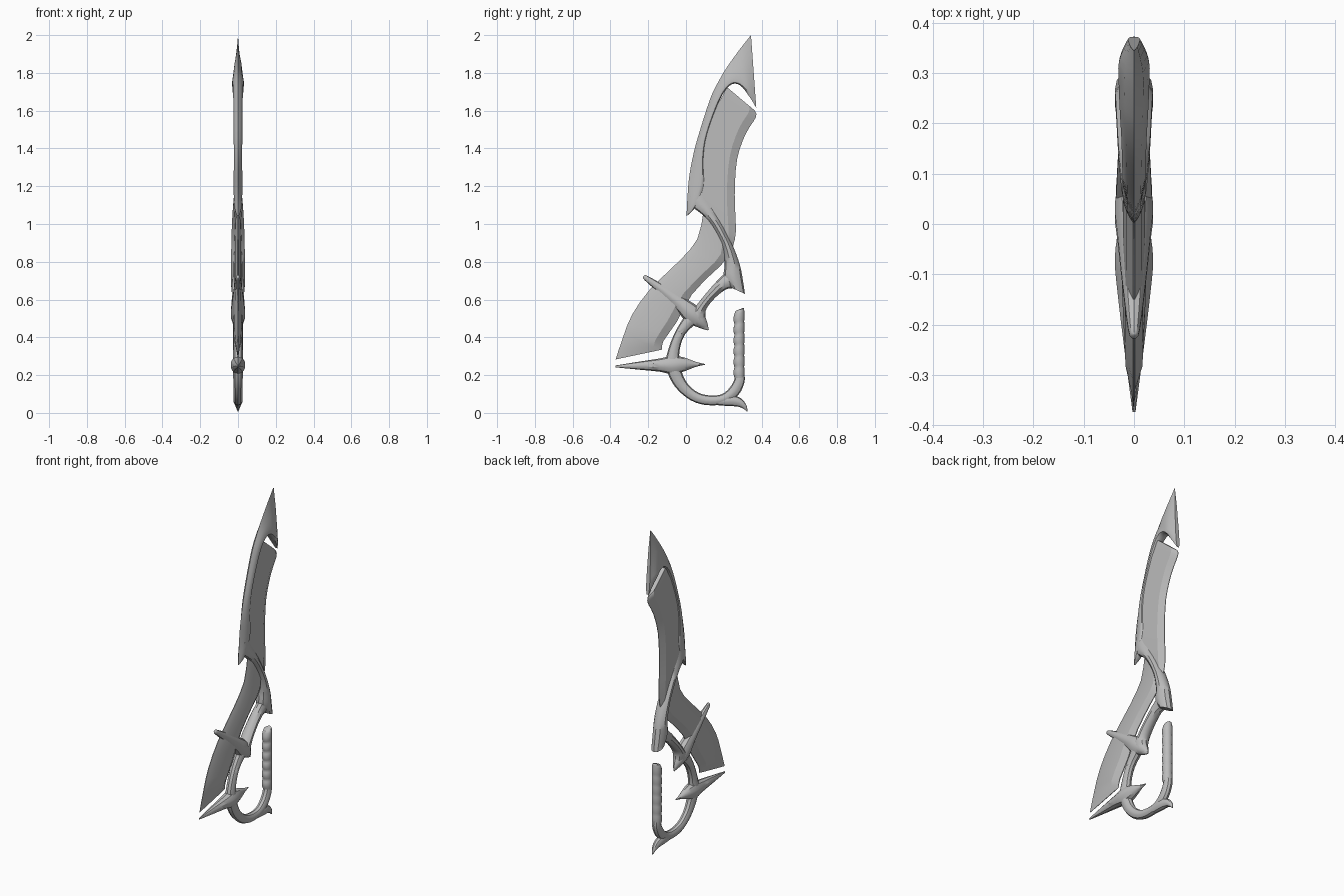
import bpy, bmesh, math
from mathutils import Vector

cube = bpy.data.objects.get("Cube")
if cube:
    bpy.data.objects.remove(cube, do_unlink=True)

steel = bpy.data.materials.new("grey steel")
steel.use_nodes = True
GREY = (0.5, 0.5, 0.5, 1)
steel.diffuse_color = GREY
steel.node_tree.nodes["Principled BSDF"].inputs["Base Color"].default_value = GREY


def smooth_stations(rows, steps):
    """Catmull-Rom interpolation through rows of numbers."""
    vs = [Vector(r) for r in rows]
    out = []
    for i in range(len(vs) - 1):
        a, b, c, d = vs[max(i - 1, 0)], vs[i], vs[i + 1], vs[min(i + 2, len(vs) - 1)]
        for k in range(steps):
            t = k / steps
            out.append(0.5 * (2 * b + (c - a) * t + (2 * a - 5 * b + 4 * c - d) * t * t
                              + (3 * b - a - 3 * c + d) * t ** 3))
    return out + [vs[-1]]


def loft(name, rows, profile, steps=3, angle=35):
    """Rows are (y1, z1, y2, z2, half thickness); the profile is (across, thick)."""
    bm = bmesh.new()
    rings = []
    for y1, z1, y2, z2, t in smooth_stations(rows, steps):
        rings.append([bm.verts.new((v * max(t, 0.001), y1 + (y2 - y1) * u, z1 + (z2 - z1) * u))
                      for u, v in profile])
    n = len(profile)
    for a, b in zip(rings, rings[1:]):
        for i in range(n):
            j = (i + 1) % n
            bm.faces.new((a[i], a[j], b[j], b[i]))
    bm.faces.new(rings[0])
    bm.faces.new(rings[-1])
    bmesh.ops.remove_doubles(bm, verts=bm.verts, dist=0.0003)
    bmesh.ops.recalc_face_normals(bm, faces=bm.faces)
    me = bpy.data.meshes.new(name)
    bm.to_mesh(me)
    bm.free()
    me.materials.append(steel)
    ob = bpy.data.objects.new(name, me)
    bpy.context.collection.objects.link(ob)
    bpy.ops.object.select_all(action='DESELECT')
    ob.select_set(True)
    bpy.context.view_layer.objects.active = ob
    bpy.ops.object.shade_smooth_by_angle(angle=math.radians(angle))
    return ob


def bar(name, pts, steps=3, sides=10):
    """Elliptical bar along a path of (y, z, half width, half thickness)."""
    rows = []
    for i, (y, z, w, t) in enumerate(pts):
        a, b = pts[max(i - 1, 0)], pts[min(i + 1, len(pts) - 1)]
        d = Vector((b[0] - a[0], b[1] - a[1])).normalized()
        rows.append((y - d.y * w, z + d.x * w, y + d.y * w, z - d.x * w, t))
    return loft(name, rows, oval(sides), steps)


def oval(n):
    return [(0.5 - 0.5 * math.cos(2 * math.pi * i / n), math.sin(2 * math.pi * i / n))
            for i in range(n)]


def two_sided(half):
    """Mirror a half profile that starts on the centre plane."""
    return half + [(u, -v) for u, v in reversed(half) if v > 0]


# Upper blade: flat panel with a bevelled cutting edge along the back
loft("upper_blade", [
    (0.21, 1.73, 0.365, 1.60, 0.016), (0.20, 1.69, 0.37, 1.565, 0.018),
    (0.15, 1.60, 0.315, 1.475, 0.018), (0.10, 1.44, 0.27, 1.34, 0.018),
    (0.07, 1.25, 0.258, 1.155, 0.018), (0.08, 1.13, 0.264, 0.96, 0.018),
    (0.17, 0.96, 0.245, 0.87, 0.016)],
    two_sided([(0, 0.9), (0.78, 1), (1, 0.08)]), 3, 20)

# Lower blade: sweeps forward and down, bevelled on back and foot
loft("lower_blade", [
    (0.09, 1.05, 0.225, 0.95, 0.018), (0.06, 0.92, 0.215, 0.82, 0.02),
    (-0.03, 0.81, 0.14, 0.74, 0.021), (-0.19, 0.655, 0.03, 0.625, 0.022),
    (-0.285, 0.52, -0.05, 0.48, 0.023), (-0.33, 0.41, -0.12, 0.38, 0.022),
    (-0.373, 0.283, -0.127, 0.335, 0.002)],
    two_sided([(0, 0.08), (0.22, 0.75), (0.8, 1), (1, 0.1)]), 2, 20)

# Spine frame around the upper blade, opening out into the tip
loft("spine_frame", [
    (0.003, 1.042, 0.010, 1.047, 0.006), (0.006, 1.11, 0.05, 1.09, 0.02),
    (0.015, 1.235, 0.095, 1.20, 0.023), (0.033, 1.34, 0.093, 1.34, 0.022),
    (0.06, 1.45, 0.113, 1.48, 0.023), (0.127, 1.66, 0.18, 1.66, 0.025),
    (0.175, 1.76, 0.235, 1.735, 0.028), (0.22, 1.835, 0.285, 1.735, 0.03),
    (0.285, 1.925, 0.335, 1.675, 0.03), (0.344, 2.0, 0.372, 1.615, 0.012)],
    two_sided([(0, 0), (0.3, 0.6), (0.75, 1), (0.9, 0.95), (1, 0.6)]), 4, 40)

# Strand that twists from the frame down to the guard end
loft("guard_strand", [
    (0.015, 1.14, 0.093, 1.22, 0.018), (0.035, 1.09, 0.11, 1.14, 0.025),
    (0.08, 1.055, 0.15, 1.07, 0.03), (0.13, 1.0, 0.20, 0.985, 0.034),
    (0.185, 0.90, 0.25, 0.88, 0.037), (0.205, 0.80, 0.285, 0.785, 0.039),
    (0.20, 0.72, 0.30, 0.71, 0.04), (0.235, 0.665, 0.312, 0.63, 0.036)], oval(10))

# Branch from the guard end to the upper cross, ending in a prong
loft("guard_branch", [
    (0.22, 0.75, 0.26, 0.66, 0.03), (0.18, 0.715, 0.215, 0.655, 0.032),
    (0.125, 0.655, 0.16, 0.615, 0.033), (0.06, 0.575, 0.11, 0.555, 0.036),
    (0.01, 0.50, 0.103, 0.51, 0.036), (0.055, 0.457, 0.113, 0.465, 0.018),
    (0.115, 0.437, 0.121, 0.442, 0.003)], oval(10))

# Upper and lower spikes
bar("upper_spike", [
    (-0.224, 0.724, 0.007, 0.004), (-0.21, 0.713, 0.014, 0.012),
    (-0.12, 0.648, 0.026, 0.024), (-0.03, 0.578, 0.038, 0.034),
    (0.03, 0.525, 0.05, 0.04), (0.08, 0.48, 0.034, 0.028), (0.115, 0.445, 0.006, 0.004)])
bar("lower_spike", [
    (-0.374, 0.246, 0.005, 0.003), (-0.25, 0.25, 0.021, 0.02),
    (-0.14, 0.253, 0.035, 0.034), (-0.07, 0.253, 0.049, 0.04),
    (-0.01, 0.257, 0.037, 0.032), (0.05, 0.257, 0.014, 0.014), (0.1, 0.257, 0.002, 0.002)])

# Knuckle bow curving from the upper cross round to the grip
bar("knuckle_bow", [
    (0.02, 0.49, 0.035, 0.03), (-0.03, 0.425, 0.026, 0.026), (-0.062, 0.34, 0.029, 0.026),
    (-0.07, 0.26, 0.038, 0.03), (-0.045, 0.18, 0.034, 0.026), (0.0, 0.12, 0.029, 0.024),
    (0.06, 0.08, 0.027, 0.024), (0.13, 0.066, 0.026, 0.024), (0.20, 0.075, 0.026, 0.024),
    (0.255, 0.115, 0.03, 0.025), (0.283, 0.17, 0.028, 0.025), (0.285, 0.21, 0.024, 0.024)])

# Pommel horn pointing down behind the bow
bar("pommel_horn", [
    (0.17, 0.06, 0.02, 0.02), (0.23, 0.066, 0.03, 0.024), (0.28, 0.056, 0.024, 0.02),
    (0.31, 0.033, 0.013, 0.012), (0.324, 0.008, 0.002, 0.002)])

# Grip with finger ridges on the front side and a slanted top
rows = []
for i in range(37):
    f = i / 36
    ridge = 0.006 * abs(math.sin(f * 6 * math.pi))
    z = 0.185 + 0.34 * f
    rows.append((0.257 - ridge, z, 0.308 + 0.3 * ridge, z + 0.02 * f, 0.026 + 0.4 * ridge))
rows += [(0.262, 0.54, 0.308, 0.553, 0.021), (0.28, 0.547, 0.305, 0.557, 0.008)]
loft("grip", rows, oval(14), 1, 50)
